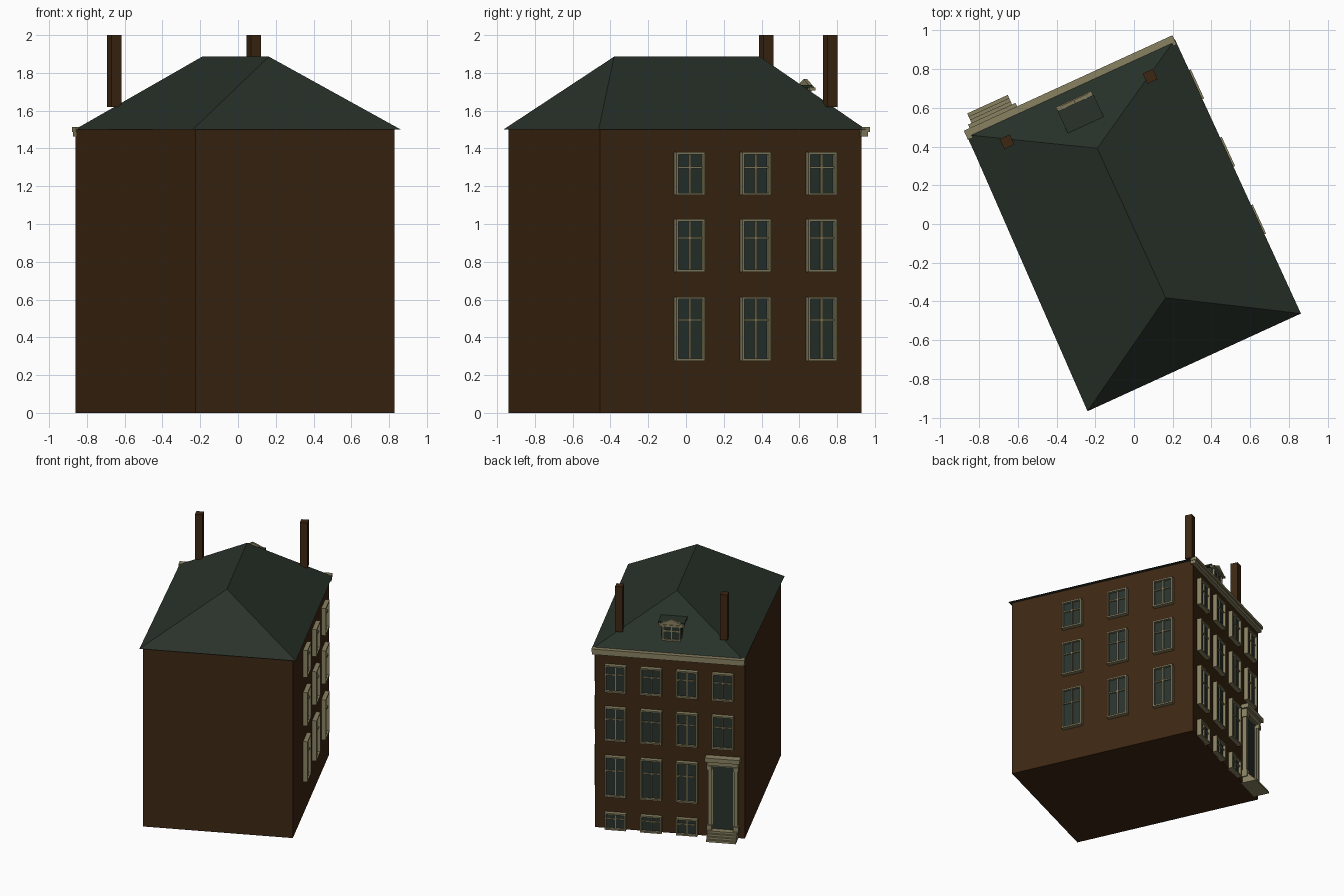
import bpy, bmesh, math
from mathutils import Matrix, Vector

if "Cube" in bpy.data.objects:
    bpy.data.objects.remove(bpy.data.objects["Cube"])

# The house is laid out square (facade towards +y), then turned as a whole
PLACE = Matrix.Translation((-0.015, -0.005, 0)) @ Matrix.Rotation(math.radians(24.6), 4, 'Z')
SIDE = PLACE @ Matrix.Rotation(math.radians(-90), 4, 'Z')   # windows facing the long side
W, D, H = 0.58, 0.762, 1.5                                  # half width, half depth, wall height


def material(name, rgb):
    m = bpy.data.materials.new(name)
    m.diffuse_color = (*rgb, 1)
    m.use_nodes = True
    m.node_tree.nodes["Principled BSDF"].inputs["Base Color"].default_value = m.diffuse_color
    return m


BRICK = material("brown_brick", (0.046, 0.020, 0.006))
SLATE = material("green_slate", (0.022, 0.032, 0.023))
GLASS = material("dark_glass", (0.022, 0.034, 0.027))
STONE = material("beige_trim", (0.25, 0.22, 0.12))


def finish(name, bm, mat, frame=PLACE):
    bmesh.ops.recalc_face_normals(bm, faces=bm.faces)
    bm.transform(frame)
    me = bpy.data.meshes.new(name)
    bm.to_mesh(me)
    bm.free()
    me.materials.append(mat)
    ob = bpy.data.objects.new(name, me)
    bpy.context.collection.objects.link(ob)
    return ob


def boxes(name, mat, items, frame=PLACE):
    """One object from boxes given as (x0, x1, y0, y1, z0, z1)."""
    bm = bmesh.new()
    for x0, x1, y0, y1, z0, z1 in items:
        m = Matrix.Translation(((x0 + x1) / 2, (y0 + y1) / 2, (z0 + z1) / 2)) \
            @ Matrix.Diagonal((x1 - x0, y1 - y0, z1 - z0, 1))
        bmesh.ops.create_cube(bm, size=1, matrix=m)
    return finish(name, bm, mat, frame)


def window(name, x, y, z0, z1, frame=PLACE, w=0.165, out=0.035, b=0.012):
    """Projecting frame with one mullion and one transom over a glass pane."""
    l, r, t = x - w / 2, x + w / 2, z0 + 0.64 * (z1 - z0)
    boxes(name + "_glass", GLASS, [(l + b, r - b, y - 0.01, y + out * 0.4, z0 + b, z1 - b)], frame)
    boxes(name + "_frame", STONE, [
        (l, l + b, y - 0.01, y + out, z0, z1), (r - b, r, y - 0.01, y + out, z0, z1),
        (l + b, r - b, y - 0.01, y + out, z0, z0 + b), (l + b, r - b, y - 0.01, y + out, z1 - b, z1),
        (x - 0.005, x + 0.005, y, y + out * 0.7, z0 + b, z1 - b),
        (l + b, r - b, y, y + out * 0.7, t - 0.005, t + 0.005)], frame)


# Walls
boxes("walls", BRICK, [(-W, W, -D, D, 0, H)])

# Hipped roof
bm = bmesh.new()
v = [bm.verts.new(c) for c in ((-0.605, -0.781, H), (0.607, -0.781, H), (0.605, 0.777, H),
                               (-0.578, 0.777, H), (0.006, -0.416, 1.886), (0.006, 0.433, 1.886))]
for f in ((0, 1, 4), (1, 2, 5, 4), (2, 3, 5), (3, 0, 4, 5), (3, 2, 1, 0)):
    bm.faces.new([v[i] for i in f])
finish("roof", bm, SLATE)

# Cornice along the facade
boxes("cornice", STONE, [(-0.583, 0.602, D - 0.01, 0.802, 1.488, 1.513),
                         (-0.581, 0.598, D - 0.01, 0.792, 1.462, 1.488)])

# Chimneys
for i, x in enumerate((-0.404, 0.409)):
    boxes(f"chimney_{i + 1}", BRICK, [(x - 0.029, x + 0.029, 0.628, 0.686, 1.62, 2.0)])

# Windows: rows from top to bottom
ROWS = ((1.153, 1.381), (0.746, 1.026), (0.275, 0.614), (0.0, 0.14))
COLUMNS = (0.419, 0.142, -0.135, -0.412)
for r, (z0, z1) in enumerate(ROWS):
    for c, x in enumerate(COLUMNS):
        if r < 2 or c < 3:                  # the door takes the lower end of the last column
            window(f"facade_window_{r}_{c}", x, D, z0, z1)
    if r < 3:
        for c, y in enumerate((-0.248, 0.136, 0.52)):
            window(f"side_window_{r}_{c}", -y, W, z0, z1, SIDE)

# Door with pilasters, entablature and steps
DX = -0.415
boxes("door", GLASS, [(DX - 0.095, DX + 0.095, D - 0.01, D + 0.012, 0.06, 0.615)])
surround = [(DX - 0.12, DX + 0.12, D - 0.01, D + 0.04, 0.61, 0.645),
            (DX - 0.135, DX + 0.135, D - 0.01, D + 0.06, 0.645, 0.68)]
for s in (-1, 1):
    def post(a, b, depth, z0, z1):
        xs = sorted((DX + s * a, DX + s * b))
        return (xs[0], xs[1], D - 0.01, D + depth, z0, z1)
    surround += [post(0.088, 0.115, 0.035, 0.10, 0.58), post(0.083, 0.123, 0.045, 0.05, 0.11),
                 post(0.083, 0.123, 0.045, 0.575, 0.61), post(0.078, 0.088, 0.022, 0.06, 0.61)]
surround.append((DX - 0.08, DX + 0.08, D - 0.01, D + 0.022, 0.598, 0.61))
boxes("door_surround", STONE, surround)
boxes("door_steps", STONE, [(DX - 0.115, DX + 0.115, D - 0.01, 0.876 - 0.018 * i,
                             0.0175 * i, 0.0175 * (i + 1)) for i in range(4)])

# Dormer: body, flat roof, window and pediment
boxes("dormer_body", SLATE, [(-0.078, 0.078, 0.58, 0.685, 1.56, 1.725)])
boxes("dormer_roof", SLATE, [(-0.1, 0.104, 0.567, 0.692, 1.722, 1.736)])
window("dormer_window", 0, 0.685, 1.585, 1.71, w=0.14, out=0.02)
boxes("dormer_ledge", STONE, [(-0.1, 0.1, 0.68, 0.715, 1.708, 1.722)])
bm = bmesh.new()
tri = bm.faces.new([bm.verts.new(p) for p in ((-0.1, 0.69, 1.72), (0.1, 0.69, 1.72), (0, 0.69, 1.768))])
ext = bmesh.ops.extrude_face_region(bm, geom=[tri])
bmesh.ops.translate(bm, vec=Vector((0, 0.02, 0)),
                    verts=[g for g in ext["geom"] if isinstance(g, bmesh.types.BMVert)])
finish("dormer_pediment", bm, STONE)
